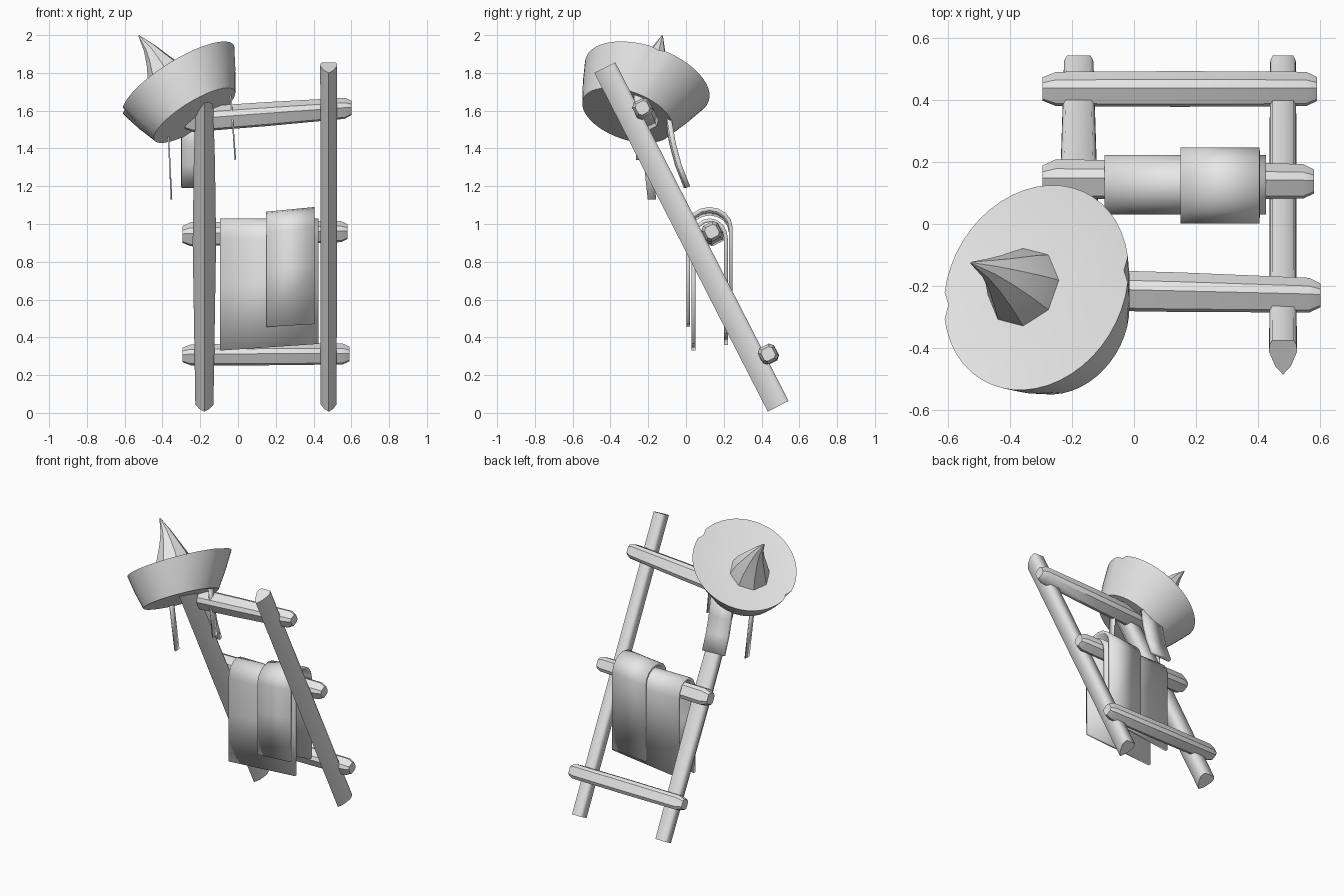
import bpy, bmesh, math
from mathutils import Vector, Matrix

cube = bpy.data.objects.get("Cube")
if cube:
    bpy.data.objects.remove(cube, do_unlink=True)

grey = bpy.data.materials.new("plain_grey")
grey.use_nodes = True
grey.diffuse_color = (0.8, 0.8, 0.8, 1)
grey.node_tree.nodes["Principled BSDF"].inputs["Base Color"].default_value = (0.8, 0.8, 0.8, 1)


def finish(name, bm, angle=35):
    bmesh.ops.recalc_face_normals(bm, faces=bm.faces)
    mesh = bpy.data.meshes.new(name)
    bm.to_mesh(mesh)
    bm.free()
    mesh.materials.append(grey)
    ob = bpy.data.objects.new(name, mesh)
    bpy.context.collection.objects.link(ob)
    bpy.ops.object.select_all(action='DESELECT')
    ob.select_set(True)
    bpy.context.view_layer.objects.active = ob
    bpy.ops.object.shade_smooth_by_angle(angle=math.radians(angle))
    return ob


def loft(name, rings, angle=35):
    """Skin closed rings of equal length and cap both ends."""
    bm = bmesh.new()
    loops = [[bm.verts.new(p) for p in ring] for ring in rings]
    n = len(loops[0])
    for a, b in zip(loops, loops[1:]):
        for i in range(n):
            j = (i + 1) % n
            bm.faces.new((a[i], a[j], b[j], b[i]))
    bm.faces.new(loops[0])
    bm.faces.new(loops[-1])
    return finish(name, bm, angle)


def strip(name, left, right, thickness):
    """Thin sheet between two matching edge paths."""
    bm = bmesh.new()
    a = [bm.verts.new(p) for p in left]
    b = [bm.verts.new(p) for p in right]
    for i in range(len(a) - 1):
        bm.faces.new((a[i], b[i], b[i + 1], a[i + 1]))
    ob = finish(name, bm, 50)
    mod = ob.modifiers.new("thickness", 'SOLIDIFY')
    mod.thickness = thickness
    mod.offset = 0
    return ob


# Leaning frame directions
foot, head = Vector((0, 0.488, 0.035)), Vector((0, -0.43, 1.828))
along = (head - foot).normalized()
back = Vector((0, along.z, -along.y))
lean = math.atan2(-along.y, along.z)

# Rails: ridge at the front, flat at the back, slightly barrelled
half = [(0.55, -0.032), (1, 0.02), (0.97, 0.045), (0.78, 0.062)]
section = [(0, -0.062)] + half + [(-x, d) for x, d in reversed(half)]


def rail(name, x, widths, end):
    rings = []
    for t, w in zip((0, 0.25, 0.5, 0.75, 1), widths):
        c = foot.lerp(head, t * end) + Vector((x, 0, 0))
        rings.append([c + Vector((px * w, 0, 0)) + back * d for px, d in section])
    loft(name, rings, 80)


rail("left_rail", 0.48, (0.042, 0.043, 0.043, 0.043, 0.045), 1)
rail("right_rail", -0.178, (0.048, 0.055, 0.062, 0.056, 0.042), 0.96)


# Rungs: chamfered bars with narrowed ends
def rung(name, a, b, size_a, size_b):
    a, b = Vector(a), Vector(b)
    rings = []
    for t, shrink in ((0, 0.68), (0.05, 1), (0.5, 1.04), (0.96, 1), (1, 0.7)):
        s = (size_a + (size_b - size_a) * t) * shrink / 2
        c = a.lerp(b, t)
        k = s * 0.6
        outline = [(s, -k), (s, k), (k, s), (-k, s), (-s, k), (-s, -k), (-k, -s), (k, -s)]
        rings.append([c + back * u + along * v for u, v in outline])
    loft(name, rings, 40)


rung("top_rung", (-0.28, -0.21, 1.55), (0.6, -0.23, 1.615), 0.115, 0.095)
rung("middle_rung", (-0.295, 0.145, 0.945), (0.58, 0.137, 0.96), 0.11, 0.095)
rung("bottom_rung", (-0.295, 0.435, 0.307), (0.59, 0.435, 0.312), 0.095, 0.095)


# Cloths hung over the middle rung
def drape(name, x0, x1, y0, y1, top, front_ends, back_ends):
    mid, r = (y0 + y1) / 2, (y1 - y0) / 2
    edges = []
    for x, t, zf, zb in zip((x0, x1), top, front_ends, back_ends):
        edge = [(x, y0, zf), (x, y0, (zf + t) / 2)]
        for i in range(9):
            a = math.pi * i / 8
            edge.append((x, mid - r * math.cos(a), t - 0.1 + 0.1 * math.sin(a)))
        edges.append(edge + [(x, y1, zb)])
    strip(name, edges[0], edges[1], 0.02)


drape("large_cloth", -0.095, 0.425, 0.04, 0.212, (1.02, 1.02), (0.33, 0.365), (0.36, 0.42))
drape("small_cloth", 0.15, 0.405, 0.012, 0.237, (1.055, 1.08), (0.455, 0.47), (0.42, 0.44))

# Hat: tilted flared body with a notch on each side
normal = Vector((-0.505, 0.29, 0.81)).normalized()
u = Vector((1, 0, 0)) - normal * normal.x
u.normalize()
v = normal.cross(u)
SEG = 48


def ring(center, radius, seg=SEG, notch=0.0):
    out = []
    for i in range(seg):
        a = math.tau * i / seg
        r = radius * (1 - notch if i % (seg // 2) == 0 else 1)
        out.append(Vector(center) + (u * math.cos(a) + v * math.sin(a)) * r)
    return out


low, high = Vector((-0.23, -0.31, 1.575)), Vector((-0.315, -0.205, 1.765))
loft("hat_body", [
    ring(low, 0.25),
    ring(low.lerp(high, 0.5), 0.302, notch=0.02),
    ring(high, 0.345, notch=0.05),
    ring(high - normal * 0.01, 0.25, notch=0.01),
    ring(high - normal * 0.015, 0.1),
])

# Bent pointed crown
loft("hat_peak", [
    ring((-0.355, -0.205, 1.715), 0.135, 8),
    ring((-0.385, -0.185, 1.79), 0.105, 8),
    ring((-0.43, -0.16, 1.87), 0.062, 8),
    ring((-0.468, -0.143, 1.93), 0.034, 8),
    ring((-0.525, -0.125, 1.998), 0.003, 8),
], 40)

# Neck flap hanging behind the rail
flap = [(-0.1, 1.56), (-0.075, 1.42), (-0.045, 1.31), (0.0, 1.195)]
strip("hat_flap", [(-0.3, y, z) for y, z in flap],
      [(-0.14, y + 0.01, z) for y, z in flap], 0.025)


# Chin ribbons
def ribbon(name, top, bottom, width):
    w = Vector((0, width / 2, 0))
    points = [Vector(top).lerp(Vector(bottom), t) for t in (0, 0.5, 1)]
    strip(name, [p - w for p in points], [p + w for p in points], 0.008)


ribbon("right_ribbon", (-0.37, -0.22, 1.5), (-0.352, -0.18, 1.13), 0.045)
ribbon("left_ribbon", (-0.04, -0.25, 1.7), (-0.014, -0.24, 1.34), 0.05)
